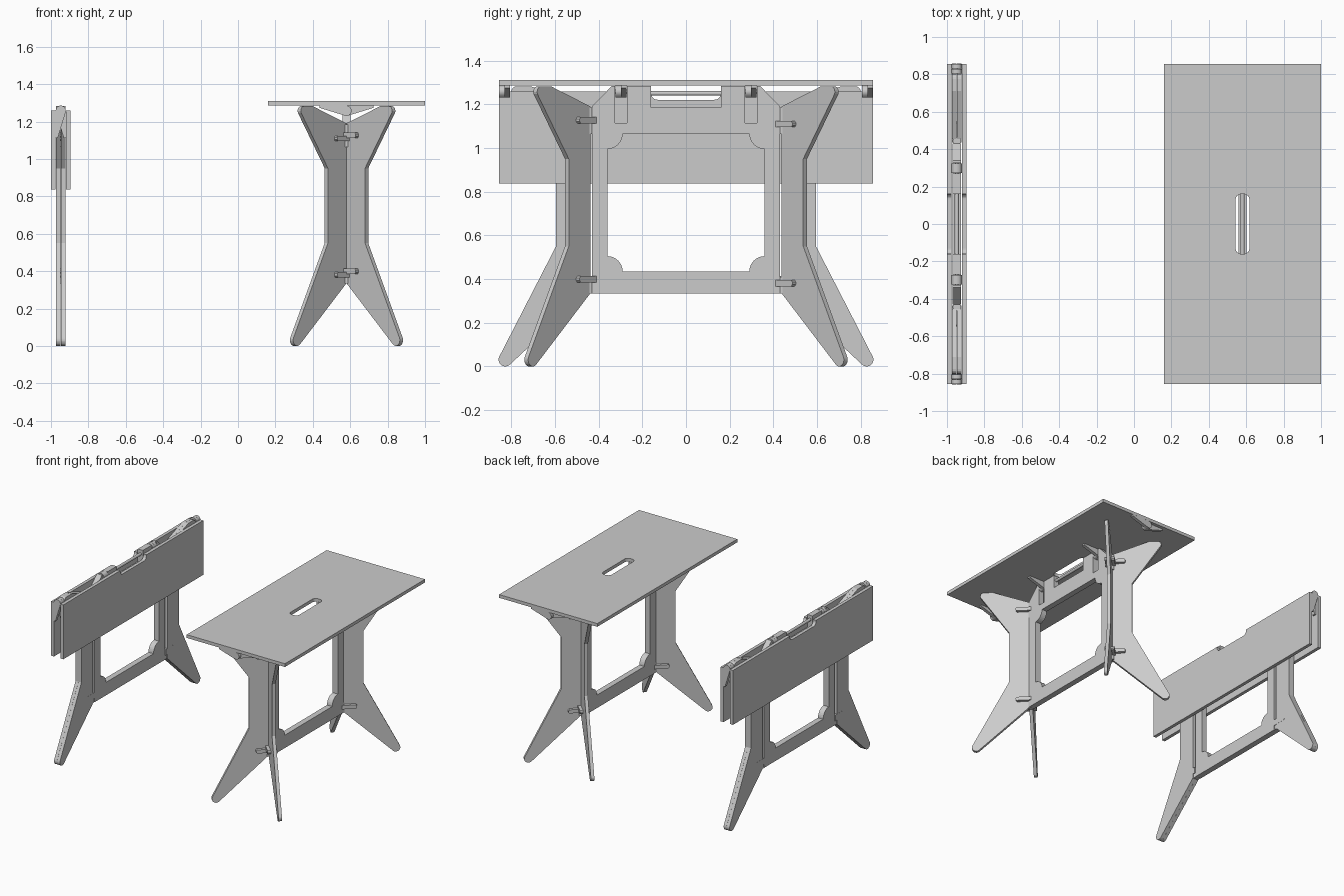
import bpy, bmesh
from math import sin, cos, pi, radians
from mathutils import Matrix, Vector

if "Cube" in bpy.data.objects:
    bpy.data.objects.remove(bpy.data.objects["Cube"])

HINGE_Z = 1.2575   # axis the top halves fold about
HINGE_Y = 0.455    # axis the legs swing about


def basis(a, b, c, loc):
    """Matrix sending profile axes a, b and thickness axis c to world space."""
    m = Matrix((a, b, c)).transposed().to_4x4()
    m.translation = Vector(loc)
    return m


def arc(cx, cy, r, a0, a1, n=8):
    return [(cx + r * cos(radians(a0 + (a1 - a0) * i / n)),
             cy + r * sin(radians(a0 + (a1 - a0) * i / n))) for i in range(n + 1)]


def plate(name, loops, thick, matrix):
    """Extrude a flat profile (first loop outline, others holes)."""
    cu = bpy.data.curves.new(name, 'CURVE')
    cu.dimensions, cu.fill_mode, cu.extrude = '2D', 'BOTH', thick / 2
    for pts in loops:
        sp = cu.splines.new('POLY')
        sp.points.add(len(pts) - 1)
        for p, (x, y) in zip(sp.points, pts):
            p.co = (x, y, 0, 1)
        sp.use_cyclic_u = True
    tmp = bpy.data.objects.new(name + "_tmp", cu)
    bpy.context.collection.objects.link(tmp)
    dg = bpy.context.evaluated_depsgraph_get()
    me = bpy.data.meshes.new_from_object(tmp.evaluated_get(dg))
    bpy.data.objects.remove(tmp)
    bpy.data.curves.remove(cu)
    me.transform(matrix)
    bm = bmesh.new()
    bm.from_mesh(me)
    bmesh.ops.remove_doubles(bm, verts=bm.verts, dist=1e-5)
    bmesh.ops.recalc_face_normals(bm, faces=bm.faces)
    for f in bm.faces:
        f.smooth = False
    bm.to_mesh(me)
    bm.free()
    me.name = name
    ob = bpy.data.objects.new(name, me)
    bpy.context.collection.objects.link(ob)
    return ob


def rod(name, r, length, matrix):
    return plate(name, [arc(0, 0, r, 0, 330, 11)], length, matrix)


# Profiles
half_frame = [(0.16, 1.185), (0.16, 1.283), (0.27, 1.283), (0.27, 1.115),
              (0.325, 1.115), (0.325, 1.283), (0.34, 1.283), (0.43, 1.19),
              (0.43, 0.335)]
frame_out = half_frame + [(-y, z) for y, z in reversed(half_frame)]
frame_hole = (arc(0.36, 1.065, 0.07, 180, 270) + arc(0.36, 0.435, 0.07, 90, 180)
              + arc(-0.36, 0.435, 0.07, 0, 90) + arc(-0.36, 1.065, 0.07, 270, 360))
leg_out = ([(0, 0.335), (0, 1.19), (0.255, 1.282)]
           + arc(0.32, 1.257, 0.025, 90, -25, 5)
           + [(0.14, 0.95), (0.14, 0.55)]
           + arc(0.372, 0.031, 0.031, 25, -140, 10))
top_out = ([(0, -0.855), (0.42, -0.855), (0.42, 0.855), (0, 0.855), (0, 0.16)]
           + arc(0.007, 0.13, 0.03, 90, 0, 6) + arc(0.007, -0.13, 0.03, 0, -90, 6)
           + [(0, -0.16)])
fin_out = ([(0.145, 0.0275), (0.145, 0.016)]
           + arc(0, 0, 0.0275, 290, 90, 10))


def table(prefix, cx, swing, folded):
    X, Y, Z = Vector((1, 0, 0)), Vector((0, 1, 0)), Vector((0, 0, 1))
    # Centre frame, handle bar and fold pins
    plate(prefix + "frame", [frame_out, frame_hole], 0.044, basis(Y, Z, X, (cx, 0, 0)))
    rod(prefix + "handle_bar", 0.011, 0.33, basis(X, Z, Y, (cx, 0, 1.25)))
    for sy in (-1, 1):
        rod(prefix + "fold_pin", 0.009, 0.07, basis(X, Z, Y, (cx, sy * 0.2975, HINGE_Z)))
        # Leg hinge knuckles
        for zc, h in ((0.372, 0.075), (1.125, 0.12)):
            rod(prefix + "hinge_knuckle", 0.022, h,
                basis(X, Y, Z, (cx, sy * 0.444, zc)))
        # Legs with hinge pegs
        for sx in (-1, 1):
            a = Vector((sx * sin(swing), sy * cos(swing), 0))
            c = Vector((sx * cos(swing), -sy * sin(swing), 0))
            loc = Vector((cx, sy * HINGE_Y, 0))
            plate(prefix + "leg", [leg_out], 0.0245, basis(a, Z, c, loc + c * 0.0125))
            for zc in (0.39, 1.118):
                z = zc + sx * sy * -0.009
                peg = [(-0.02, z - 0.014), (0.085, z - 0.014), (0.092, z - 0.006),
                       (0.092, z + 0.006), (0.085, z + 0.014), (-0.02, z + 0.014)]
                off, t = (0, 0.051) if folded else (0.0125, 0.07)
                plate(prefix + "hinge_peg", [peg], t, basis(a, Z, c, loc + c * off))
    # Folding top halves with their hinge fins
    for s in (-1, 1):
        u, h = (-Z, X * s) if folded else (X * s, Z)
        org = Vector((cx, 0, HINGE_Z))
        plate(prefix + "top_half", [top_out], 0.025, basis(u, Y, h, org + h * 0.04))
        for sy in (-1, 1):
            for yc in (0.2975, 0.83):
                plate(prefix + "hinge_fin", [fin_out], 0.0245,
                      basis(u, h, Y, org + Y * (sy * yc + s * 0.0125)))


table("open_", 0.58, radians(45), False)
table("folded_", -0.9475, 0.0, True)
